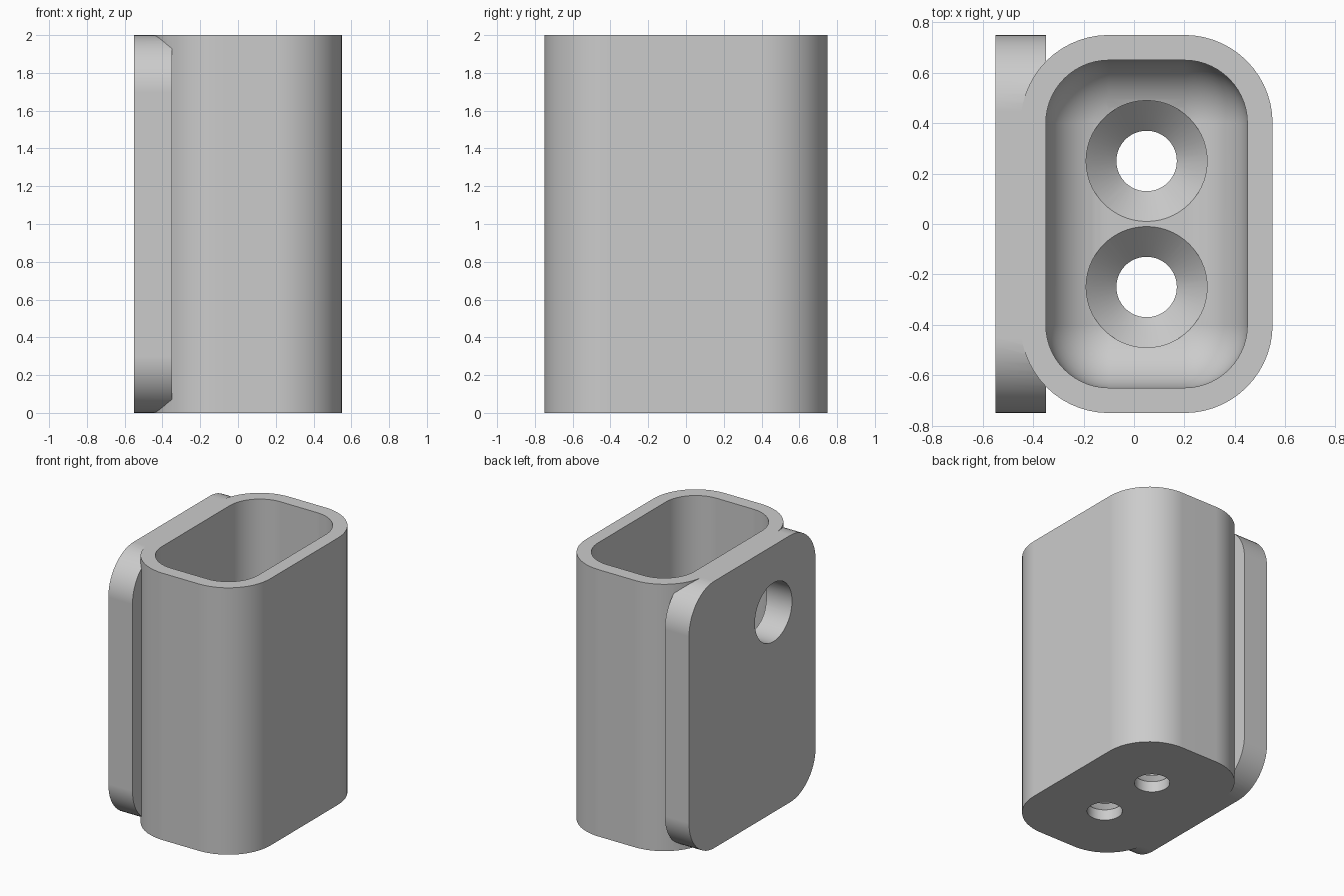
import bpy
import bmesh
from math import sin, cos, pi, radians

default = bpy.data.objects.get("Cube")
if default:
    bpy.data.objects.remove(default, do_unlink=True)

grey = bpy.data.materials.new("plain grey")
grey.use_nodes = True
grey.diffuse_color = (0.6, 0.6, 0.6, 1)
grey.node_tree.nodes["Principled BSDF"].inputs["Base Color"].default_value = grey.diffuse_color


def outline(cu, cv, hu, hv, r, steps=14):
    """Rounded rectangle; a circle when both half sizes equal the radius."""
    points = []
    for k, (su, sv) in enumerate([(1, 1), (-1, 1), (-1, -1), (1, -1)]):
        for i in range(steps + 1):
            a = (k + i / steps) * pi / 2
            points.append((cu + su * (hu - r) + r * cos(a),
                           cv + sv * (hv - r) + r * sin(a)))
    return points


def loft(name, sections, axis="z"):
    """Skin a list of (distance, outline) sections along an axis."""
    bm = bmesh.new()
    rings = []
    for w, pts in sections:
        rings.append([bm.verts.new((u, v, w) if axis == "z" else (w, u, v)) for u, v in pts])
    n = len(rings[0])
    for low, high in zip(rings, rings[1:]):
        for i in range(n):
            j = (i + 1) % n
            bm.faces.new((low[i], low[j], high[j], high[i]))
    bm.faces.new(rings[0][::-1])
    bm.faces.new(rings[-1])
    bmesh.ops.remove_doubles(bm, verts=bm.verts, dist=0.0001)
    bmesh.ops.recalc_face_normals(bm, faces=bm.faces)
    mesh = bpy.data.meshes.new(name)
    bm.to_mesh(mesh)
    bm.free()
    mesh.materials.append(grey)
    obj = bpy.data.objects.new(name, mesh)
    bpy.context.collection.objects.link(obj)
    return obj


def combine(target, tool, operation):
    tool.hide_render = True
    bpy.context.view_layer.objects.active = target
    mod = target.modifiers.new(operation.lower(), "BOOLEAN")
    mod.operation = operation
    mod.solver = "EXACT"
    mod.object = tool
    bpy.ops.object.modifier_apply(modifier=mod.name)
    bpy.data.objects.remove(tool, do_unlink=True)


# Cup body and the rounded mounting plate on its side
body_outline = outline(0.05, 0, 0.5, 0.75, 0.35)
holder = loft("wall_holder", [(0, body_outline), (2, body_outline)])
plate_outline = outline(0, 1, 0.75, 1, 0.3)
plate = loft("mounting_plate", [(-0.55, plate_outline), (-0.35, plate_outline)], "x")
combine(holder, plate, "UNION")

# Cavity with a filleted floor
floor, fillet, steps = 0.2, 0.25, 12
sections = []
for i in range(steps + 1):
    a = i / steps * pi / 2
    r = fillet * sin(a)
    sections.append((floor + fillet * (1 - cos(a)),
                     outline(0.05, 0, 0.15 + r, 0.4 + r, r)))
sections.append((2.1, outline(0.05, 0, 0.4, 0.65, fillet)))
combine(holder, loft("cavity_cutter", sections), "DIFFERENCE")

# Two countersunk holes through the floor
for y in (-0.25, 0.25):
    profile = [(-0.1, 0.12), (0.08, 0.12), (floor, 0.24), (0.35, 0.24)]
    drill = loft("floor_drill", [(z, outline(0.05, y, r, r, r)) for z, r in profile])
    combine(holder, drill, "DIFFERENCE")

# Single hole through the plate and side wall
hole = outline(-0.25, 1.5, 0.22, 0.22, 0.22)
combine(holder, loft("wall_drill", [(-0.7, hole), (-0.2, hole)], "x"), "DIFFERENCE")

# Smooth curves, crisp edges, flat faces kept flat
bpy.ops.object.select_all(action="DESELECT")
holder.select_set(True)
bpy.context.view_layer.objects.active = holder
bpy.ops.object.shade_smooth_by_angle(angle=radians(30))
weighted = holder.modifiers.new("weighted normals", "WEIGHTED_NORMAL")
weighted.keep_sharp = True
